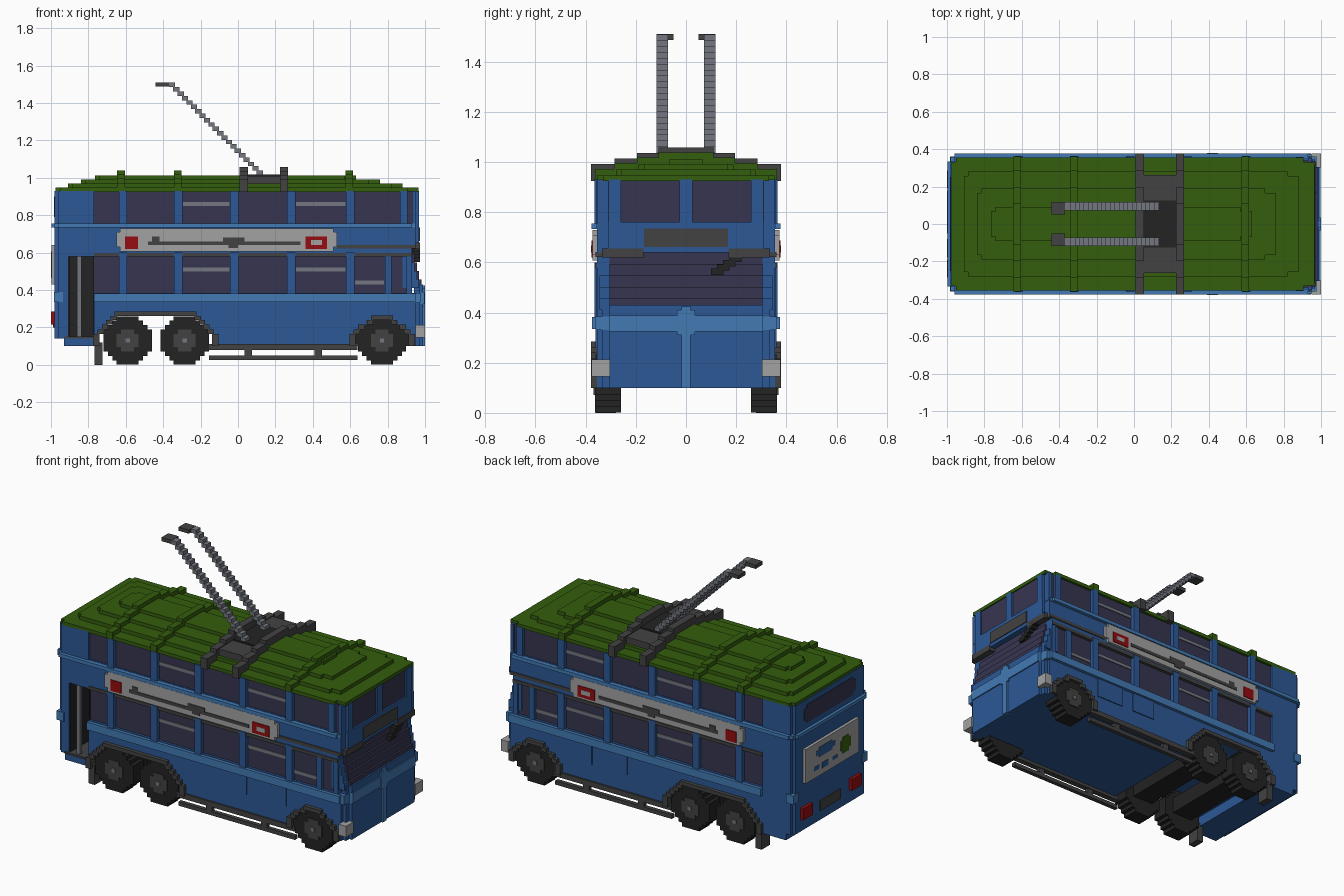
import bpy, bmesh, math

if "Cube" in bpy.data.objects:
    bpy.data.objects.remove(bpy.data.objects["Cube"])

V = 0.0235  # block size


def lin(c):
    c /= 255
    return c / 12.92 if c <= 0.04045 else ((c + 0.055) / 1.055) ** 2.4


def material(name, r, g, b):
    m = bpy.data.materials.new(name)
    m.use_nodes = True
    col = (lin(r), lin(g), lin(b), 1)
    m.diffuse_color = col
    m.node_tree.nodes["Principled BSDF"].inputs["Base Color"].default_value = col
    return m


BLUE = material("body blue", 44, 88, 150)
LIGHT = material("trim light blue", 66, 122, 180)
GREEN = material("roof green", 52, 94, 14)
GLASS = material("window purple", 55, 53, 80)
DARK = material("dark grey", 66, 66, 66)
BLACK = material("tyre black", 35, 35, 35)
STEEL = material("steel grey", 115, 119, 128)
PALE = material("pale grey", 162, 162, 162)
RED = material("lamp red", 150, 12, 16)


def part(name, mat, boxes, mirror=False):
    """One object from boxes (x0, x1, y0, y1, z0, z1); mirror copies them across y."""
    bm = bmesh.new()
    if mirror:
        boxes = boxes + [(a, b, -d, -c, e, f) for a, b, c, d, e, f in boxes]
    for x0, x1, y0, y1, z0, z1 in boxes:
        vs = bmesh.ops.create_cube(bm, size=1)["verts"]
        for v in vs:
            v.co = ((x0 + x1) / 2 + v.co.x * (x1 - x0),
                    (y0 + y1) / 2 + v.co.y * (y1 - y0),
                    (z0 + z1) / 2 + v.co.z * (z1 - z0))
    me = bpy.data.meshes.new(name)
    bm.to_mesh(me)
    bm.free()
    me.materials.append(mat)
    ob = bpy.data.objects.new(name, me)
    bpy.context.collection.objects.link(ob)
    return ob


def disc(cx, cz, n, y0, y1):
    """Stepped disc of radius n + 0.5 blocks, one box per row."""
    out = []
    for i in range(-n, n + 1):
        w = (round(math.sqrt((n + 0.5) ** 2 - i * i) - 0.5) + 0.5) * V
        out.append((cx - w, cx + w, y0, y1, cz + (i - 0.5) * V, cz + (i + 0.5) * V))
    return out


def arch_rows(x0, x1, top):
    """Rows (z0, z1, left, right) of a stepped wheel arch opening."""
    steps = [(0.10, 0.165, 0), (0.165, 0.19, 1), (0.19, 0.215, 2), (0.215, top - V, 3), (top - V, top, 4)]
    return [(a, b, x0 + s * V, x1 - s * V) for a, b, s in steps]


# Lower body, open right through at the rear wheels
rear_arch = arch_rows(-0.745, -0.135, 0.262)
front_arch = arch_rows(0.625, 0.915, 0.24)
low = [(-0.93, -0.77, -0.355, 0.355, 0.10, 0.14),
       (-0.905, -0.77, -0.355, 0.355, 0.12, 0.15),
       (-0.98, -0.905, -0.335, 0.335, 0.14, 0.74),
       (-0.96, -0.905, -0.355, 0.355, 0.14, 0.74),
       (-0.905, -0.77, -0.10, 0.355, 0.14, 0.58),
       (-0.11, 0.95, -0.355, 0.355, 0.10, 0.335),
       (-0.77, 0.95, -0.355, 0.355, 0.262, 0.385),
       (0.94, 0.972, -0.335, 0.335, 0.10, 0.43),
       (0.94, 0.99, -0.305, 0.305, 0.10, 0.43),
       (-0.96, 0.93, -0.355, 0.355, 0.58, 0.74)]
for z0, z1, l, r in rear_arch:
    low += [(-0.77, l, -0.355, 0.355, z0, z1), (r, -0.11, -0.355, 0.355, z0, z1)]
part("lower_body", BLUE, low)
part("side_panels", BLUE, [(0.15, 0.31, 0.35, 0.361, 0.215, 0.335),
                           (0.39, 0.58, 0.35, 0.361, 0.215, 0.335)], True)

# Wheel arches, wells and wheels
arches = []
for rows in (rear_arch, front_arch):
    for z0, z1, l, r in rows:
        arches += [(l - 0.03, l + 0.004, 0.33, 0.378, z0, z1), (r - 0.004, r + 0.03, 0.33, 0.378, z0, z1)]
    l, r, top = rows[-1][2], rows[-1][3], rows[-1][1]
    arches.append((l - 0.008, r + 0.008, 0.33, 0.378, top, top + V))
part("wheel_arches", DARK, arches, True)
part("front_wheel_wells", BLACK, [(l, r, 0.3, 0.358, a, b) for a, b, l, r in front_arch], True)
for name, cx in (("rear_wheels", -0.59), ("middle_wheels", -0.285), ("front_wheels", 0.77)):
    part(name, BLACK, disc(cx, 0.13, 5, 0.26, 0.362), True)
    part(name + "_hubs", DARK, disc(cx, 0.13, 2, 0.3, 0.368), True)
    part(name + "_caps", STEEL, disc(cx, 0.13, 0, 0.3, 0.374), True)
part("rear_axles", BLACK, [(c - 0.07, c + 0.07, -0.3, 0.3, 0.10, 0.2) for c in (-0.59, -0.285)])
part("mud_flaps", DARK, [(-0.768, -0.725, 0.28, 0.36, 0, 0.12)], True)

# Skirt and guard rails
part("skirt", DARK, [(-0.155, 0.64, 0.33, 0.366, 0.08, 0.112)], True)
part("guard_rails", DARK, [(-0.155, 0.64, 0.335, 0.36, 0.026, 0.05),
                           (0.035, 0.075, 0.335, 0.36, 0.05, 0.1),
                           (0.41, 0.45, 0.335, 0.36, 0.05, 0.1)], True)

# Rear entrance on the right side
part("door_interior", BLACK, [(-0.904, -0.771, -0.108, -0.098, 0.15, 0.578),
                              (-0.906, -0.9, -0.345, -0.1, 0.15, 0.578),
                              (-0.775, -0.769, -0.345, -0.1, 0.15, 0.578)])
part("door_step", DARK, [(-0.93, -0.77, -0.362, -0.1, 0.14, 0.152)])
part("door_pole", STEEL, [(-0.86, -0.837, -0.345, -0.322, 0.15, 0.58)])

# Windows of both decks
part("lower_windows", GLASS, [(-0.77, 0.92, -0.34, 0.34, 0.37, 0.59)])
part("upper_windows", GLASS, [(-0.77, 0.95, -0.34, 0.34, 0.74, 0.93),
                              (0.94, 0.958, -0.3, 0.3, 0.74, 0.93)])
part("upper_rear_body", BLUE, [(-0.98, -0.77, -0.335, 0.335, 0.74, 0.93),
                               (-0.96, -0.77, -0.355, 0.355, 0.74, 0.93)])
posts = (-0.615, -0.32, -0.02, 0.285, 0.6)
pillars = [(p - 0.022, p + 0.022, 0.3, 0.364, a, b) for p in posts for a, b in ((0.38, 0.6), (0.74, 0.93))]
pillars += [(0.865, 0.905, 0.3, 0.358, 0.74, 0.93), (0.785, 0.82, 0.3, 0.358, 0.38, 0.6),
            (0.9, 0.93, 0.3, 0.355, 0.38, 0.6),
            (0.93, 0.952, 0.31, 0.352, 0.74, 0.93), (0.94, 0.968, 0.26, 0.308, 0.74, 0.93)]
part("window_pillars", BLUE, pillars, True)
part("front_upper_frame", BLUE, [(0.94, 0.968, -0.026, 0.026, 0.74, 0.93),
                                 (0.9, 0.968, -0.31, 0.31, 0.64, 0.76),
                                 (0.9, 0.95, -0.355, 0.355, 0.64, 0.755),
                                 (-0.77, 0.95, -0.35, 0.35, 0.74, 0.757)])
part("window_bars", STEEL, [(a, b, 0.33, 0.346, z, z + 0.02) for a, b in ((-0.295, -0.045), (0.31, 0.575))
                            for z in (0.5, 0.85)] + [(0.625, 0.78, 0.33, 0.346, 0.43, 0.45)], True)

# Light trim bands
part("waist_band", LIGHT, [(-0.77, 0.95, 0.33, 0.375, 0.335, 0.382),
                           (0.95, 0.975, 0.3, 0.36, 0.33, 0.385),
                           (-0.985, -0.935, 0.31, 0.362, 0.335, 0.39)], True)
part("deck_ledge", LIGHT, [(-0.96, 0.93, -0.376, 0.376, 0.733, 0.755),
                           (-0.98, 0.945, -0.358, 0.358, 0.733, 0.755),
                           (-0.998, -0.9, -0.335, 0.335, 0.733, 0.755)])
part("front_band", LIGHT, [(0.95, 0.997, -0.306, 0.306, 0.325, 0.388),
                           (0.95, 1.0, -0.035, 0.035, 0.31, 0.41),
                           (0.95, 1.0, -0.018, 0.018, 0.10, 0.425)])
part("sill_lines", DARK, [(-0.77, 0.93, 0.33, 0.36, 0.578, 0.598),
                          (0.53, 0.95, 0.33, 0.36, 0.622, 0.642),
                          (0.9, 0.972, 0.17, 0.335, 0.62, 0.655)], True)

# Stepped windscreen with its frame
rows = [(0.41 + i * 0.046, 0.41 + (i + 1) * 0.046, 0.98 - i * 0.012) for i in range(5)]
part("windscreen", GLASS, [(0.88, x, -0.304, 0.304, a + 0.018 * (a < 0.42), b) for a, b, x in rows])
part("windscreen_frame", BLUE, [(0.88, x - 0.012, 0.3, 0.345, a, b) for a, b, x in rows], True)
part("wiper", BLACK, [(0.93, 0.972, 0.1 + i * V, 0.15 + i * V, 0.55 + i * 0.017, 0.575 + i * 0.017)
                      for i in range(5)])
part("destination_board", DARK, [(0.95, 0.973, -0.167, 0.167, 0.662, 0.735)])
part("headlights", PALE, [(0.95, 1.0, 0.303, 0.376, 0.145, 0.213)], True)

# Long side boards with painted bars and badges
part("side_boards", PALE, [(-0.65, 0.53, 0.35, 0.372, 0.63, 0.71),
                           (-0.63, 0.51, 0.35, 0.372, 0.607, 0.73)], True)
part("side_board_bars", DARK, [(-0.48, 0.335, 0.365, 0.376, 0.64, 0.66),
                               (-0.46, -0.42, 0.365, 0.376, 0.66, 0.685),
                               (-0.08, 0.035, 0.365, 0.376, 0.655, 0.682),
                               (-0.05, 0.0, 0.365, 0.376, 0.625, 0.645)], True)
part("side_board_badges", RED, [(-0.605, -0.535, 0.365, 0.377, 0.62, 0.687),
                                (0.36, 0.475, 0.365, 0.377, 0.62, 0.687)], True)
part("badge_centres", PALE, [(0.39, 0.45, 0.37, 0.379, 0.64, 0.667)], True)

# Rear face
part("rear_window", GLASS, [(-0.984, -0.97, -0.25, 0.25, 0.81, 0.88),
                            (-0.984, -0.97, -0.225, 0.225, 0.79, 0.9)])
part("rear_poster", PALE, [(-0.998, -0.97, -0.26, 0.26, 0.43, 0.64)])
part("poster_marks", BLUE, [(-1.0, -0.99, -0.03, 0.16, 0.56, 0.59), (-1.0, -0.99, 0.0, 0.13, 0.545, 0.605),
                            (-1.0, -0.99, 0.13, 0.18, 0.475, 0.5), (-1.0, -0.99, 0.04, 0.1, 0.465, 0.5),
                            (-1.0, -0.99, -0.05, 0.0, 0.475, 0.495)])
part("poster_spot", GREEN, [(-1.0, -0.99, -0.18, -0.08, 0.5, 0.56), (-1.0, -0.99, -0.16, -0.1, 0.48, 0.58)])
part("tail_lights", RED, [(-1.0, -0.97, 0.19, 0.285, 0.215, 0.285)], True)
part("number_plate", DARK, [(-0.988, -0.97, -0.1, 0.1, 0.2, 0.26)])

# Stepped roof and its ribs
tiers = [(-0.975, 0.965, 0.355, 0.925, 0.947), (-0.91, 0.88, 0.28, 0.94, 0.97),
         (-0.84, 0.76, 0.19, 0.96, 0.992), (-0.765, 0.63, 0.09, 0.98, 1.013)]
roof = []
for x0, x1, w, a, b in tiers:
    roof += [(x0, x1, -w + V, w - V, a, b), (x0 + V, x1 - 0.06, -w, w, a, b)]
part("roof", GREEN, roof)


def rib(x0, x1, rise, edge):
    ws = (edge, 0.285, 0.195, 0.11)
    return [(x0, x1, -w, w, t[3], t[4] + rise) for w, t in zip(ws, tiers)]


part("roof_ribs", GREEN, [b for p in (-0.625, -0.322, 0.595) for b in rib(p - 0.021, p + 0.021, 0.026, 0.362)])
part("pole_base_ribs", DARK, rib(0.008, 0.053, 0.045, 0.378) + rib(0.224, 0.267, 0.045, 0.378))
part("pole_base_sides", DARK, [(0.05, 0.227, 0.12, 0.262, 0.94, 1.01)], True)
part("pole_base_well", BLACK, [(0.05, 0.227, -0.125, 0.125, 0.98, 1.018)])

# Trolley poles in stair steps
part("trolley_poles", STEEL, [(0.1 - i * V, 0.125 - i * V + 0.008, 0.072, 0.117, 1.015 + i * V, 1.015 + (i + 1) * V)
                              for i in range(21)], True)
part("pole_heads", DARK, [(-0.44, -0.37, 0.072, 0.117, 1.487, 1.51),
                          (-0.44, -0.37, 0.05, 0.075, 1.487, 1.51)], True)
